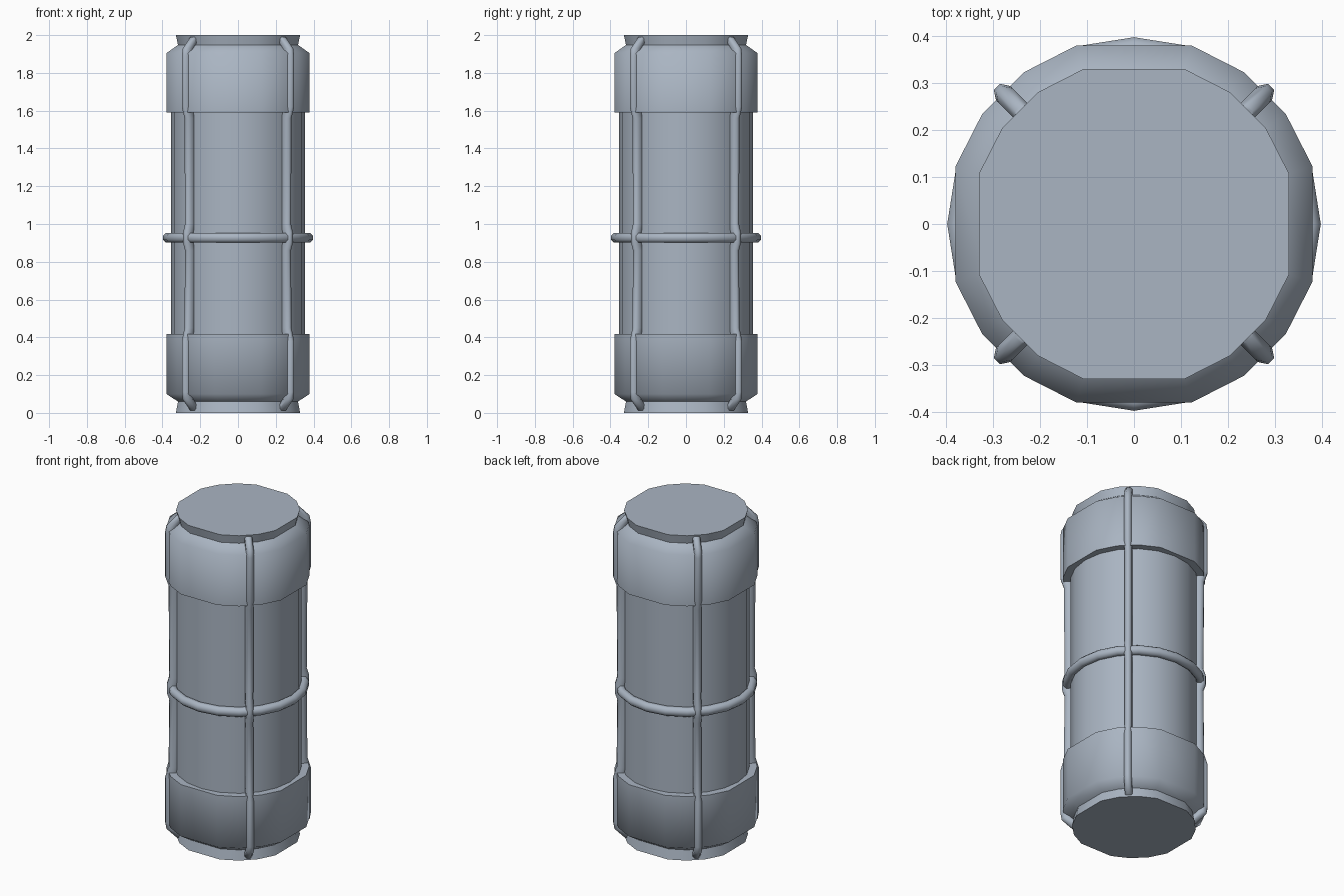
import bpy, bmesh, math

if "Cube" in bpy.data.objects:
    bpy.data.objects.remove(bpy.data.objects["Cube"])

metal = bpy.data.materials.new("blue grey metal")
metal.diffuse_color = (0.40, 0.46, 0.54, 1)
metal.use_nodes = True
metal.node_tree.nodes["Principled BSDF"].inputs["Base Color"].default_value = metal.diffuse_color

# Capsule plan: 20-sided spacing, flat across the four axis directions
PANEL = [math.radians(18 * i) for i in range(20) if i % 5]
ROUND = [math.radians(18 * i) for i in range(20)]


def finish(name, bm, angle=62):
    bmesh.ops.recalc_face_normals(bm, faces=bm.faces)
    me = bpy.data.meshes.new(name)
    bm.to_mesh(me)
    bm.free()
    me.materials.append(metal)
    ob = bpy.data.objects.new(name, me)
    bpy.context.collection.objects.link(ob)
    bpy.ops.object.select_all(action='DESELECT')
    ob.select_set(True)
    bpy.context.view_layer.objects.active = ob
    bpy.ops.object.shade_smooth_by_angle(angle=math.radians(angle))
    return ob


def loft(bm, loops, closed=False):
    """Join rings of points with quads; cap the ends unless closed."""
    rings = [[bm.verts.new(p) for p in loop] for loop in loops]
    pairs = list(zip(rings, rings[1:]))
    if closed:
        pairs.append((rings[-1], rings[0]))
    for a, b in pairs:
        n = len(a)
        for i in range(n):
            j = (i + 1) % n
            bm.faces.new((a[i], a[j], b[j], b[i]))
    if not closed:
        bm.faces.new(rings[0])
        bm.faces.new(rings[-1])


def turned(name, profile, angles, closed=False):
    bm = bmesh.new()
    loft(bm, [[(r * math.cos(a), r * math.sin(a), z) for a in angles]
              for r, z in profile], closed)
    return finish(name, bm)


# Main drum
turned("drum_body", [(0.355, 0.38), (0.355, 1.63)], ROUND)

# End caps with rounded shoulder and slightly flared lid
turned("top_cap", [(0.398, 1.59), (0.398, 1.905), (0.334, 1.948),
                   (0.346, 2.0)], PANEL)
turned("bottom_cap", [(0.398, 0.418), (0.398, 0.10), (0.334, 0.06),
                      (0.346, 0.0)], PANEL)

# Hoop round the middle
turned("middle_hoop", [(0.372 + 0.0265 * math.cos(t), 0.927 + 0.028 * math.sin(t))
                       for t in [math.radians(22.5 + 45 * k) for k in range(8)]],
       ROUND, closed=True)

# Four upright ribs following the outline: (outer radius, height)
PATH = [(0.348, 0.012), (0.405, 0.07), (0.412, 0.11), (0.412, 0.38), (0.392, 0.45),
        (0.388, 0.86), (0.402, 0.90), (0.402, 0.955), (0.388, 1.0),
        (0.392, 1.56), (0.412, 1.62), (0.412, 1.89), (0.405, 1.93), (0.348, 1.99)]
for q, label in enumerate(("back_right", "back_left", "front_left", "front_right")):
    a = math.radians(45 + 90 * q)
    c, s = math.cos(a), math.sin(a)
    bm = bmesh.new()
    loops = []
    for r, z in PATH:
        ring = []
        for k in range(8):
            t = math.radians(22.5 + 45 * k)
            u, v = r - 0.032 + 0.0346 * math.cos(t), 0.023 * math.sin(t)
            ring.append((u * c - v * s, u * s + v * c, z))
        loops.append(ring)
    loft(bm, loops)
    finish("rib_" + label, bm)
